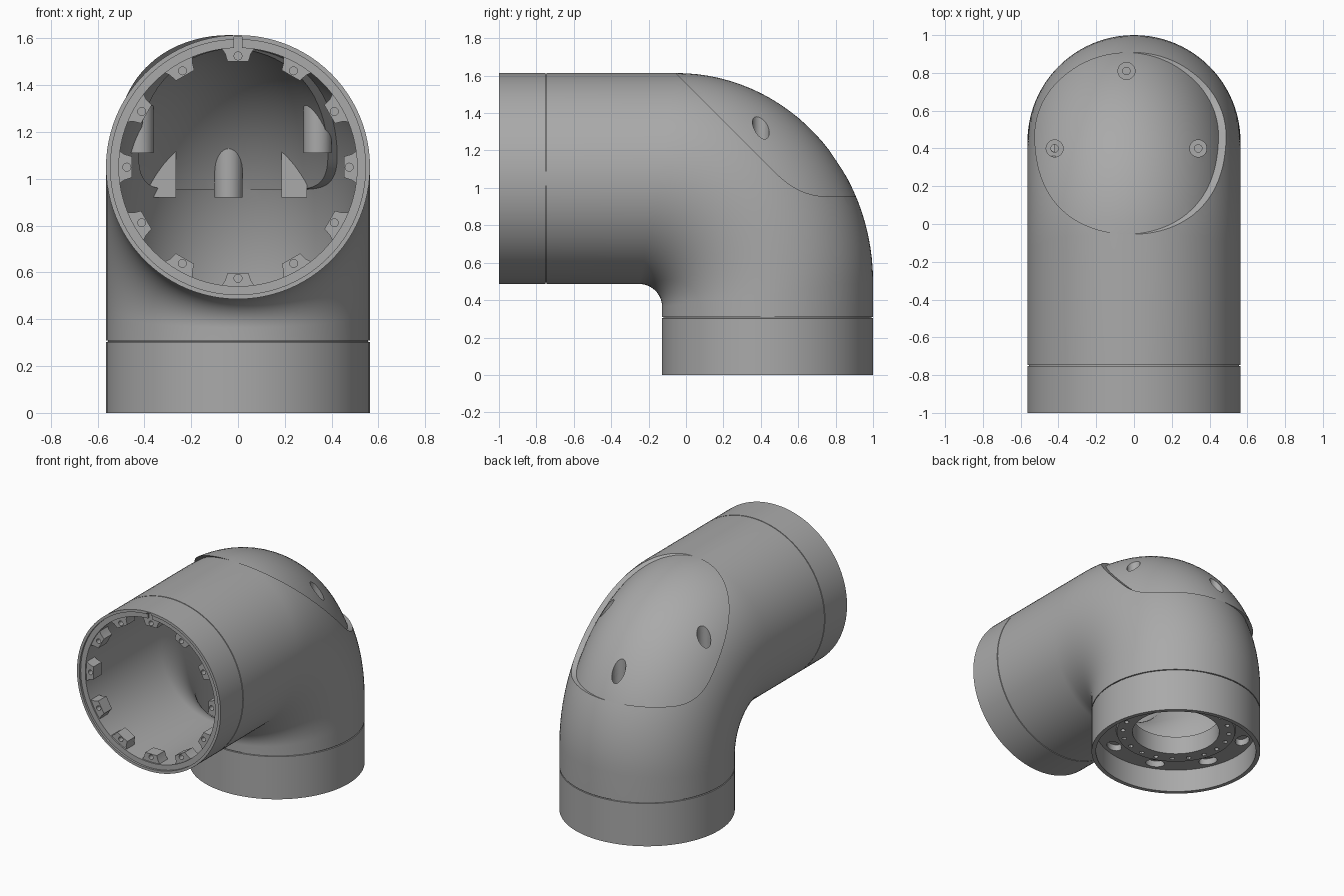
import bpy, bmesh, math
from mathutils import Matrix, Vector

if "Cube" in bpy.data.objects:
    bpy.data.objects.remove(bpy.data.objects["Cube"])

R, WALL, ZC, YC, SEG = 0.564, 0.055, 1.05, 0.436, 96
SHIFT = -0.04  # sideways offset of the loose cover

grey = bpy.data.materials.new("satin grey")
grey.use_nodes = True
grey.diffuse_color = (0.4, 0.4, 0.4, 1)
grey.node_tree.nodes["Principled BSDF"].inputs["Base Color"].default_value = (0.4, 0.4, 0.4, 1)


def make(name, bm):
    bmesh.ops.recalc_face_normals(bm, faces=bm.faces)
    me = bpy.data.meshes.new(name)
    bm.to_mesh(me)
    bm.free()
    me.materials.append(grey)
    ob = bpy.data.objects.new(name, me)
    bpy.context.collection.objects.link(ob)
    return ob


def activate(ob):
    bpy.ops.object.select_all(action='DESELECT')
    bpy.context.view_layer.objects.active = ob
    ob.select_set(True)


def boolean(ob, tool, op, keep=False):
    mod = ob.modifiers.new("cut", 'BOOLEAN')
    mod.operation, mod.object, mod.solver = op, tool, 'EXACT'
    activate(ob)
    bpy.ops.object.modifier_apply(modifier=mod.name)
    if not keep:
        bpy.data.objects.remove(tool)


# Section rings: inner-side point, outer-side point (y, z) and half width in x
def front(r, y):
    return (y, ZC - r), (y, ZC + r), r


def base(r, z):
    return (YC - r, z), (YC + r, z), r


def bend(d, steps=28):
    rings = []
    for i in range(steps + 1):
        a = math.pi / 2 * (1 - i / steps)
        c, s = math.cos(a), math.sin(a)
        inner = (-0.25 + (0.122 + d) * c, ZC - R - 0.122 + (0.122 + d) * s)
        outer = (-0.05 + (YC + R + 0.05 - d) * c, 0.5 + (ZC + R - 0.5 - d) * s)
        rings.append((inner, outer, R - d))
    return rings


def loft(name, rings, cyclic):
    bm = bmesh.new()
    loops = []
    for p, q, w in rings:
        p, q = Vector((0, *p)), Vector((0, *q))
        mid, half = (p + q) / 2, (q - p) / 2
        angles = [2 * math.pi * k / SEG for k in range(SEG)]
        loops.append([bm.verts.new(mid + half * math.cos(a) + Vector((w * math.sin(a), 0, 0)))
                      for a in angles])
    pairs = list(zip(loops, loops[1:]))
    if cyclic:
        pairs.append((loops[-1], loops[0]))
    else:
        bm.faces.new(loops[0])
        bm.faces.new(loops[-1])
    for a, b in pairs:
        for k in range(SEG):
            n = (k + 1) % SEG
            bm.faces.new((a[k], a[n], b[n], b[k]))
    return make(name, bm)


def prism(bm, points, vec):
    bottom = [bm.verts.new(p) for p in points]
    top = [bm.verts.new(Vector(p) + Vector(vec)) for p in points]
    bm.faces.new(bottom)
    bm.faces.new(top)
    for k in range(len(points)):
        n = (k + 1) % len(points)
        bm.faces.new((bottom[k], bottom[n], top[n], top[k]))


def post(bm, x, y, z0, z1, r, seg=32):
    bmesh.ops.create_cone(bm, cap_ends=True, segments=seg, radius1=r, radius2=r, depth=z1 - z0,
                          matrix=Matrix.Translation((x, y, (z0 + z1) / 2)))


def box(bm, centre, size):
    bmesh.ops.create_cube(bm, size=1, matrix=Matrix.Translation(centre) @ Matrix.Diagonal((*size, 1)))


def cover_cutter():
    # Diagonal cut that eases into a level edge at the back
    pts = [(-0.3, 1.86)]
    for i in range(17):
        t = i / 16
        u = 1 - t
        pts.append((u * u * 0.48 + 2 * u * t * 0.605 + t * t * 0.75,
                    u * u * 1.08 + (1 - u * u) * 0.955))
    pts += [(1.3, 0.955), (1.3, 1.86)]
    bm = bmesh.new()
    prism(bm, [(-0.8, y, z) for y, z in pts], (1.6, 0, 0))
    return make("cover_cutter", bm)


# Hollow elbow body: outside with two seam grooves, then back through the inside
G = R - 0.008
outside = [front(R, -1), front(R, -0.752), front(G, -0.751), front(G, -0.747), front(R, -0.746)]
outside += bend(0)
outside += [base(R, 0.31), base(G, 0.309), base(G, 0.304), base(R, 0.303), base(R, 0)]
inside = [base(0.535, 0), base(0.535, 0.165), base(0.4, 0.165), base(0.395, 0.15),
          base(0.29, 0.15), base(0.29, 0.28), base(0.32, 0.28), base(0.32, 0.24),
          base(R - WALL, 0.24)]
inside += bend(WALL)[::-1]
inside += [front(R - WALL, -0.985), front(0.545, -0.985), front(0.545, -1)]
body = loft("elbow_body", outside + inside, True)
cover = loft("cover", outside + inside, True)

cutter = cover_cutter()
boolean(body, cutter, 'DIFFERENCE', keep=True)
boolean(cover, cutter, 'INTERSECT')

# Flange bolt holes, pockets and the mouth key notch
bm = bmesh.new()
for i in range(20):
    a = 2 * math.pi * i / 20
    post(bm, 0.355 * math.sin(a), YC + 0.355 * math.cos(a), 0.1, 0.27, 0.016, 12)
for i in range(8):
    a = math.pi / 4 * (i + 0.5)
    rot = Matrix.Translation((0, YC, 0)) @ Matrix.Rotation(a, 4, 'Z')
    outline = []
    for k in range(24):
        t = 2 * math.pi * k / 24
        outline.append(rot @ Vector((0.465 + 0.045 * math.cos(t), 0.065 * math.sin(t), 0.13)))
    prism(bm, outline, (0, 0, 0.08))
box(bm, (0, -1, ZC + 0.53), (0.035, 0.05, 0.05))
boolean(body, make("flange_cutter", bm), 'DIFFERENCE')

# Twelve drilled lugs inside the mouth
bm, holes = bmesh.new(), bmesh.new()
for i in range(12):
    rot = Matrix.Translation((0, 0, ZC)) @ Matrix.Rotation(math.pi / 6 * i, 4, 'Y')
    shape = [(-0.075, 0.515), (-0.055, 0.485), (-0.045, 0.452),
             (0.045, 0.452), (0.055, 0.485), (0.075, 0.515)]
    prism(bm, [rot @ Vector((x, -0.975, z)) for x, z in shape], (0, 0.09, 0))
    ring = [(0.017 * math.cos(k * math.pi / 8), 0.475 + 0.017 * math.sin(k * math.pi / 8))
            for k in range(16)]
    prism(holes, [rot @ Vector((x, -1, z)) for x, z in ring], (0, 0.09, 0))
lugs = make("mouth_lugs", bm)
boolean(lugs, make("lug_cutter", holes), 'DIFFERENCE')

# Screw bosses and locating tabs under the cover, trimmed to its curve
bosses, tabs, drills, screws = bmesh.new(), bmesh.new(), bmesh.new(), bmesh.new()
for x, y, z in ((0, 0.81, 0.92), (-0.38, 0.4, 1.11), (0.38, 0.4, 1.11)):
    post(bosses, x, y, z, 1.7, 0.06)
    post(drills, x, y, z + 0.09, 1.8, 0.045)
    post(screws, x, y, z - 0.05, z + 0.13, 0.02, 20)
for side in (-1, 1):
    box(tabs, (side * 0.28, 0.79, 1.07), (0.11, 0.2, 0.3))
bosses, tabs = make("cover_bosses", bosses), make("cover_tabs", tabs)
trim = loft("trim_helper", [front(R - 0.03, -0.9)] + bend(0.03) + [base(R - 0.03, 0.1)], False)
boolean(bosses, trim, 'INTERSECT', keep=True)
boolean(tabs, trim, 'INTERSECT')
for tool in (make("drill_cutter", drills), make("screw_cutter", screws)):
    boolean(cover, tool, 'DIFFERENCE', keep=True)
    boolean(bosses, tool, 'DIFFERENCE')

for ob in (cover, bosses, tabs):
    ob.location.x = SHIFT
for ob in (body, cover, lugs, bosses, tabs):
    activate(ob)
    bpy.ops.object.shade_smooth_by_angle(angle=math.radians(30))
